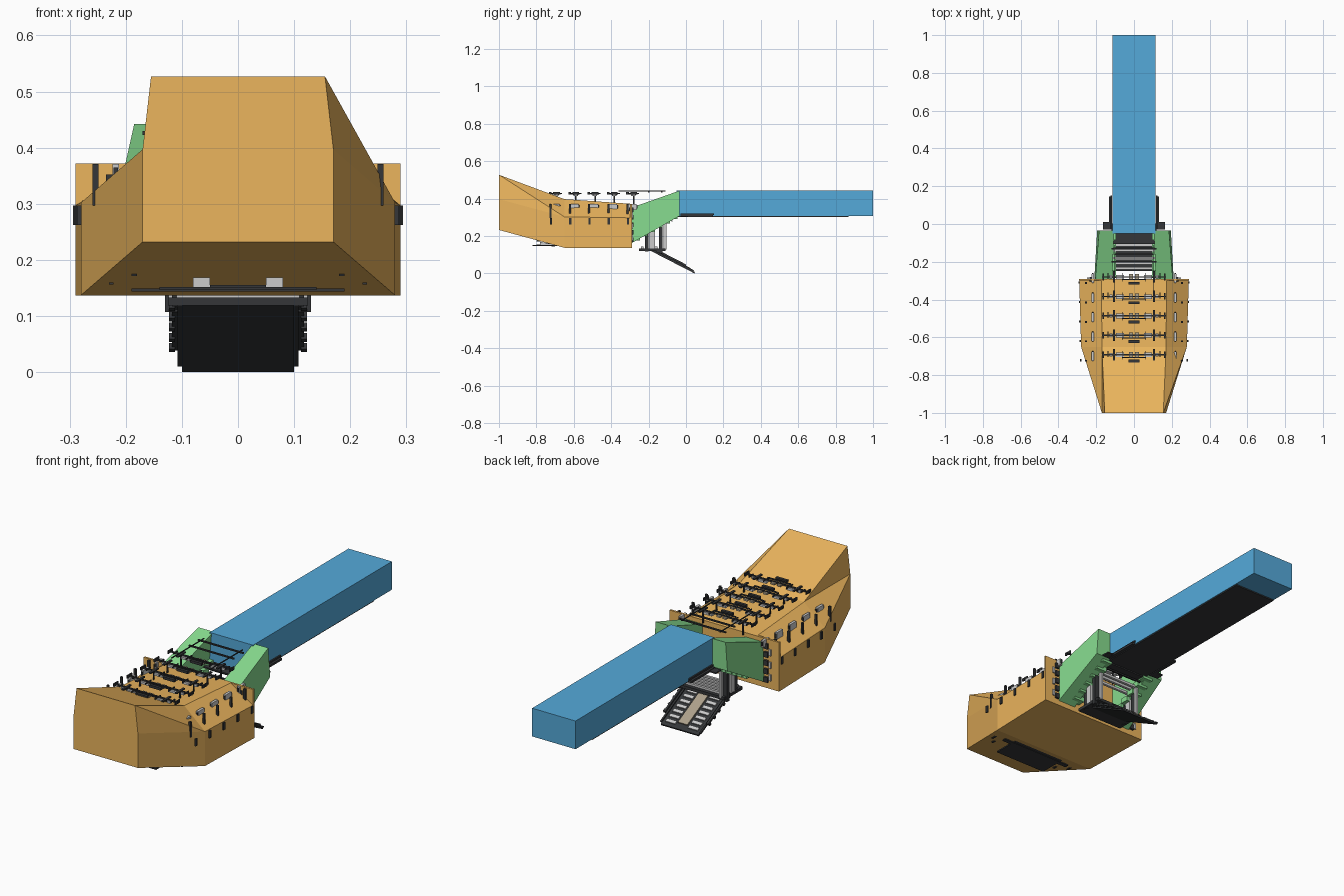
import bpy, bmesh
from mathutils import Matrix, Vector
from math import atan2

if "Cube" in bpy.data.objects:
    bpy.data.objects.remove(bpy.data.objects["Cube"])


def mat(name, rgb):
    m = bpy.data.materials.new(name)
    m.diffuse_color = (*rgb, 1)
    m.use_nodes = True
    m.node_tree.nodes["Principled BSDF"].inputs["Base Color"].default_value = m.diffuse_color
    return m


ORANGE = mat("orange", (0.83, 0.46, 0.11))
BLUE = mat("blue", (0.09, 0.40, 0.70))
GREEN = mat("green", (0.24, 0.70, 0.27))
DARK = mat("charcoal", (0.035, 0.037, 0.04))
TAN = mat("tan", (0.42, 0.36, 0.26))


def finish(name, bm, m=None):
    bmesh.ops.recalc_face_normals(bm, faces=bm.faces)
    me = bpy.data.meshes.new(name)
    bm.to_mesh(me)
    bm.free()
    ob = bpy.data.objects.new(name, me)
    bpy.context.collection.objects.link(ob)
    if m:
        me.materials.append(m)
    return ob


def boxes(name, items, m=None, frame=Matrix()):
    """Boxes given as (x0,x1,y0,y1,z0,z1), joined in one object."""
    bm = bmesh.new()
    for x0, x1, y0, y1, z0, z1 in items:
        mx = Matrix.Translation(((x0+x1)/2, (y0+y1)/2, (z0+z1)/2)) @ Matrix.Diagonal((x1-x0, y1-y0, z1-z0, 1))
        bmesh.ops.create_cube(bm, size=1, matrix=frame @ mx)
    return finish(name, bm, m)


def both(items):
    return items + [(-b, -a, *r) for a, b, *r in items]


# hull: three half sections, mirrored; shoulder folds run in opposite directions
sections = [(-1.0, [(.155, .53), (.17, .40), (.17, .235)]),
            (-.65, [(.17, .40), (.28, .305), (.28, .14)]),
            (-.295, [(.172, .375), (.29, .30), (.29, .14)])]
bm = bmesh.new()
rings = []
for y, half in sections:
    pts = half + [(-x, z) for x, z in reversed(half)]
    rings.append([bm.verts.new((x, y, z)) for x, z in pts])
for k, (a, b) in enumerate(zip(rings, rings[1:])):
    for i in range(6):
        j = (i + 1) % 6
        quad = [a[i], a[j], b[j], b[i]]
        if k == 0 and i in (0, 4):
            bm.faces.new((quad[0], quad[1], quad[2]))
            bm.faces.new((quad[0], quad[2], quad[3]))
            if i == 4:      # concave fold on the left shoulder
                for f in list(bm.faces)[-2:]:
                    bm.faces.remove(f)
                bm.faces.new((quad[0], quad[1], quad[2]))
                bm.faces.new((quad[0], quad[2], quad[3]))
        else:
            bm.faces.new(quad)
bm.faces.new(rings[0])
bm.faces.new(rings[-1])
finish("front_hull", bm, ORANGE)
boxes("rear_bulkhead", [(-.29, .29, -.30, -.29, .14, .375)], ORANGE)

# long rear body and its dark underside
boxes("rear_body", [(-.115, .115, -.05, 1, .31, .445)], BLUE)
boxes("body_underplate", [(-.112, .112, -.05, .87, .304, .31)], DARK)
boxes("body_side_rails", both([(.116, .132, -.03, .145, .304, .314), (.117, .124, -.03, .15, .316, .324),
                               (.132, .165, -.03, .01, .305, .311)]), DARK)

# slanted arms between hull and rear body
for s, side in ((1, "right"), (-1, "left")):
    bm = bmesh.new()
    a = [(.115, -.29, .165), (.21, -.29, .165), (.205, -.29, .355), (.115, -.29, .355)]
    b = [(.116, -.035, .31), (.195, -.035, .31), (.185, -.035, .445), (.105, -.035, .445)]
    va, vb = ([bm.verts.new((s*x, y, z)) for x, y, z in q] for q in (a, b))
    for i in range(4):
        j = (i + 1) % 4
        bm.faces.new((va[i], va[j], vb[j], vb[i]))
    bm.faces.new(va)
    bm.faces.new(vb)
    finish(side + "_arm", bm, GREEN)
steps = [(.095, .15, -.285+.04*i, -.245+.04*i, .18+.0225*i, .205+.0225*i) for i in range(6)]
boxes("arm_steps", both(steps), GREEN)

# latches along the bulkhead edge
boxes("bulkhead_latches", both([(.215, .235, -.305, -.28, .17+.04*i, .195+.04*i) for i in range(5)]), DARK)
boxes("bulkhead_plates", both([(.238, .25, -.30, -.284, .18+.06*i, .21+.06*i) for i in range(3)]))

# five repeated roof racks and shoulder fittings
bars, pads, clips, pills, slots = [], [], [], [], []
for i in range(5):
    y = -.28 - .103*i
    t = .376 + .007*i
    bars += [(-.17, .17, y-.003, y+.003, .426, .433), (-.06, .06, y-.017, y-.012, .43, .436),
             (-.03, .03, y-.04, y-.026, .426, .438)]
    bars += both([(.10, .111, y-.03, y+.03, .427, .433), (.135, .14, y-.012, y+.02, .426, .432),
                  (.16, .166, y-.018, y+.018, .424, .438), (.06, .064, y-.025, y+.02, .425, .431),
                  (.104, .108, y-.004, y+.004, t-.01, .427)])
    pads += both([(.052, .096, y-.013, y+.011, .416, .426), (.114, .13, y-.009, y+.009, .418, .428)])
    clips += both([(.006, .026, y-.014, y+.014, .422, .43)])
    ys = y - .03
    pills += both([(.249, .259, ys-.007, ys+.003, .30, .374), (.287-.002*i, .294-.002*i, ys-.006, ys+.006, .265, .30)])
    slots += both([(.212, .224, ys, ys+.045, .342, .374)])
    pills += both([(.214, .222, ys-.003, ys+.05, .350, .368)])
boxes("roof_rack_bars", bars, DARK)
boxes("roof_rack_pads", pads)
boxes("roof_rack_clips", clips, TAN)
boxes("shoulder_pins", pills[:], DARK)
boxes("shoulder_blocks", slots)

# thin canopy rods over the gap
boxes("canopy_rods", both([(.10, .104, -.36, -.11, .441, .445)]) +
      [(-.12, .12, y-.004, y+.004, .436, .442) for y in (-.13, -.2)], DARK)

# belly plate and nose studs
boxes("belly_plate", [(-.14, .14, -.82, -.66, .149, .155), (-.19, .19, -.72, -.70, .147, .152),
                      (-.05, .05, -.80, -.78, .154, .158)], DARK)
boxes("belly_mounts", both([(.05, .08, -.78, -.70, .153, .172)]))
boxes("nose_studs", both([(.18, .19, -.80, -.77, .174, .178), (.222, .23, -.75, -.71, .159, .163)]), DARK)

# entry platform under the gap: floor, uprights, cross members
boxes("entry_floor", [(-.125, .125, -.25, -.11, .122, .136)], DARK)
boxes("entry_floor_ribs", [(-.11, .11, y, y+.012, .136, .146) for y in (-.24, -.215, -.19, -.165, -.14)])
boxes("entry_uprights", both([(.112, .124, -.195, -.165, .13, .275), (.10, .112, -.12, -.105, .13, .27)]))
boxes("entry_posts", both([(.105, .13, -.145, -.125, .11, .26), (.108, .118, -.22, -.20, .12, .22)]), DARK)
boxes("entry_beams", [(-.11, .11, y-.006, y+.006, .268, .28) for y in (-.18, -.14, -.112)])
boxes("entry_rods", [(-.1, .1, y-.003, y+.003, .28, .287) for y in (-.16, -.125, -.075)] +
      [(-.11, .11, -.105, -.05, .298, .304)], DARK)

# tilted boarding ramp, built along its own y axis
top, tip = Vector((0, -.19, .124)), Vector((0, .045, .003))
d = tip - top
L = d.length
ramp = Matrix.Translation(top) @ Matrix.Rotation(atan2(d.z, d.y), 4, 'X')
boxes("ramp_slab", [(-.10, .10, 0, L, 0, .008)], DARK, ramp)
boxes("ramp_center_panel", [(-.025, .025, .05, L-.03, .01, .016)], TAN, ramp)
boxes("ramp_treads", both([(.034, .085, .02+.03*i, .036+.03*i, .008, .014) for i in range(8)]), None, ramp)
boxes("ramp_rails", both([(.10, .108, .02, L-.01, .006, .014), (.108, .118, .03, L-.06, .012, .022)]), DARK, ramp)
boxes("ramp_hinges", both([(.112, .123, .03+.04*i, .042+.04*i, .008, .02) for i in range(5)]), DARK, ramp)

# rest the model exactly on the ground
bpy.context.view_layer.update()
low = min(v.co.z for o in bpy.data.objects for v in o.data.vertices)
for o in bpy.data.objects:
    o.data.transform(Matrix.Translation((0, 0, -low)))
